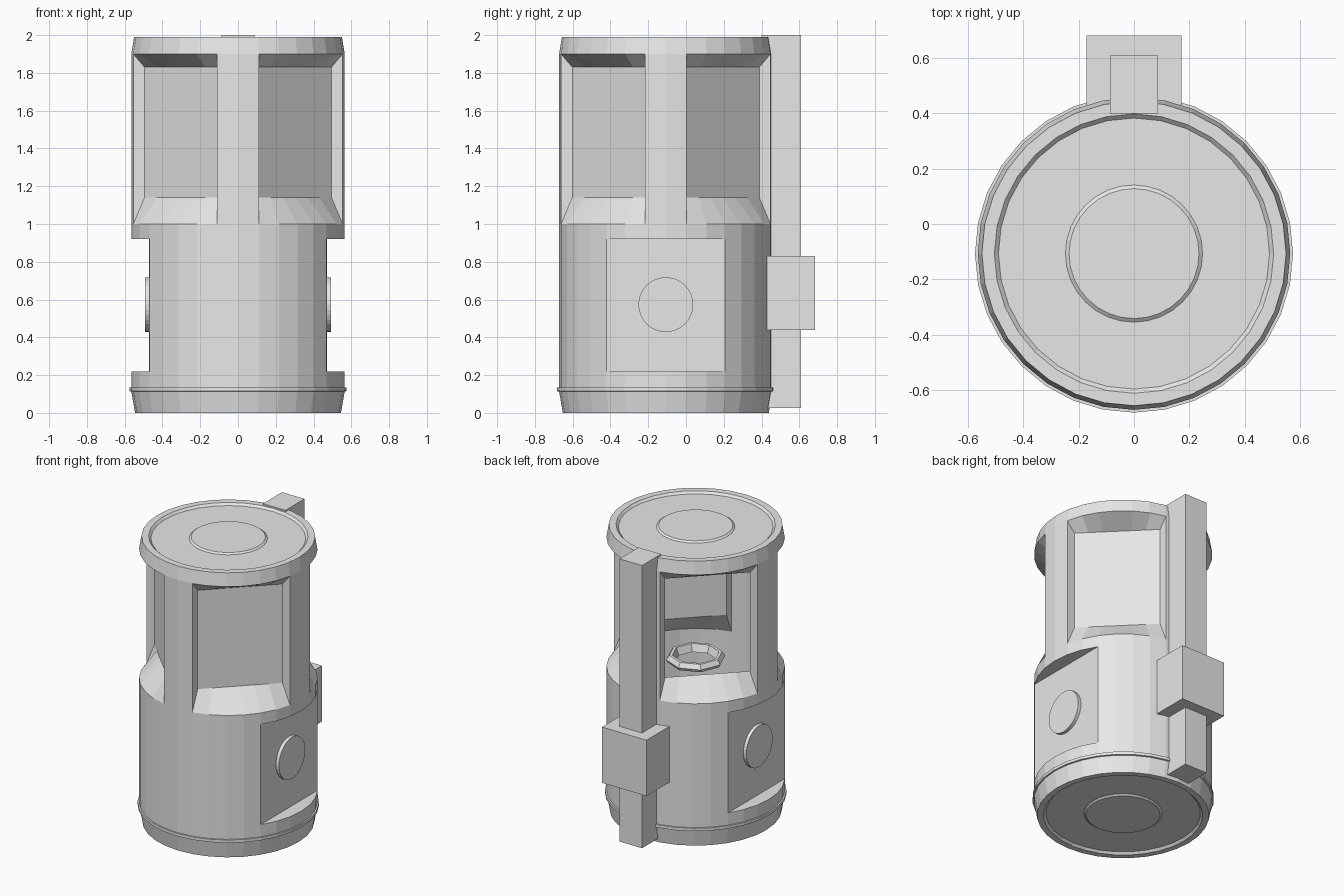
import bpy, bmesh, math
from mathutils import Vector

if "Cube" in bpy.data.objects:
    bpy.data.objects.remove(bpy.data.objects["Cube"])

CY = -0.107      # y of the cylinder axis
N = 32           # sides of the body
R = 0.565        # body radius

grey = bpy.data.materials.new("light_grey")
grey.diffuse_color = (0.8, 0.8, 0.8, 1)
grey.use_nodes = True
grey.node_tree.nodes["Principled BSDF"].inputs["Base Color"].default_value = grey.diffuse_color


def finish(name, bm, normals=True):
    bmesh.ops.remove_doubles(bm, verts=bm.verts, dist=0.0005)
    if normals:
        bmesh.ops.recalc_face_normals(bm, faces=bm.faces)
    me = bpy.data.meshes.new(name)
    bm.to_mesh(me)
    bm.free()
    me.materials.append(grey)
    ob = bpy.data.objects.new(name, me)
    bpy.context.collection.objects.link(ob)
    return ob


def pt(r, z, i, n=N):
    a = 2 * math.pi * i / n
    return Vector((r * math.cos(a), CY + r * math.sin(a), z))


def face(bm, *pts):
    # skip corners that coincide so no zero-area faces appear
    out = []
    for p in pts:
        if all((p - q).length > 0.0005 for q in out):
            out.append(p)
    if len(out) > 2:
        bm.faces.new([bm.verts.new(p) for p in out])


def lathe(bm, rings):
    # outward facing strips between rings listed from bottom to top
    for a, b in zip(rings, rings[1:]):
        for i in range(N):
            j = (i + 1) % N
            face(bm, a[i], a[j], b[j], b[i])


def ring(r, z):
    return [pt(r, z, i) for i in range(N)]


def flat_ring(z):
    # ring with flats on the left and right sides
    lim = R * math.cos(math.radians(33.75)) + 0.0001
    pts = ring(R, z)
    for p in pts:
        p.x = max(-lim, min(lim, p.x))
    return pts


def box(name, x, y0, y1, z0, z1):
    bm = bmesh.new()
    bmesh.ops.create_cube(bm, size=1)
    for v in bm.verts:
        v.co = Vector((v.co.x * 2 * x, (y0 + y1) / 2 + v.co.y * (y1 - y0),
                       (z0 + z1) / 2 + v.co.z * (z1 - z0)))
    return finish(name, bm)


# lower body with recessed base, seam ring and side flats
bm = bmesh.new()
lathe(bm, [ring(r, z) for r, z in ((0, 0.005), (0.235, 0.005), (0.248, 0.015), (0.49, 0.015),
                                   (0.505, 0), (0.545, 0), (0.565, 0.113), (0.575, 0.115),
                                   (0.575, 0.135), (R, 0.135), (R, 0.22))]
      + [flat_ring(0.22), flat_ring(0.92), ring(R, 0.92), ring(R, 1.0)])
finish("lower_body", bm, False)

# top cap with recessed lid
bm = bmesh.new()
lathe(bm, [ring(r, z) for r, z in ((R, 1.9), (0.55, 1.99), (0.505, 1.99), (0.49, 1.975),
                                   (0.248, 1.975), (0.235, 1.985), (0, 1.985))])
finish("top_cap", bm, False)

# posts and window surrounds; the back left window stays open
Z0, Z1, ZI0, ZI1 = 1.0, 1.9, 1.14, 1.83
frame = bmesh.new()
glass = bmesh.new()
for q in range(4):
    s = q * 8
    for i in (s - 1, s):
        face(frame, pt(R, Z0, i), pt(R, Z0, i + 1), pt(R, Z1, i + 1), pt(R, Z1, i))
    # inner chord ends, recessed straight in from the post edges
    turn = math.pi / 2 * q

    def inner(x, y, z):
        return Vector((x * math.cos(turn) - y * math.sin(turn),
                       CY + x * math.sin(turn) + y * math.cos(turn), z))
    a, b = inner(0.495, 0.11, 0), inner(0.11, 0.495, 0)

    def chord(t, z):
        p = a.lerp(b, t)
        p.z = z
        return p
    for k in range(6):
        i, t, u = s + 1 + k, k / 6, (k + 1) / 6
        face(frame, pt(R, Z0, i), pt(R, Z0, i + 1), chord(u, ZI0), chord(t, ZI0))
        face(frame, chord(t, ZI1), chord(u, ZI1), pt(R, Z1, i + 1), pt(R, Z1, i))
    face(frame, pt(R, Z0, s + 1), chord(0, ZI0), chord(0, ZI1), pt(R, Z1, s + 1))
    face(frame, chord(1, ZI0), pt(R, Z0, s + 7), pt(R, Z1, s + 7), chord(1, ZI1))
    if q != 1:
        face(glass, chord(0, ZI0), chord(1, ZI0), chord(1, ZI1), chord(0, ZI1))
finish("window_frame", frame, False)
finish("window_panels", glass, False)

# round side buttons on the flats
for side, name in ((1, "right_button"), (-1, "left_button")):
    bm = bmesh.new()
    bmesh.ops.create_cone(bm, cap_ends=True, segments=32, radius1=0.145, radius2=0.145, depth=0.03)
    for v in bm.verts:
        x, y, z = v.co
        v.co = Vector((side * (0.478 + z), CY + y, 0.573 + x))
    finish(name, bm)

# back rail and its slider block
box("back_rail", 0.087, 0.40, 0.61, 0.025, 2.0)
box("slider_block", 0.172, 0.43, 0.682, 0.44, 0.83)

# small eight-sided ribbed burner ring inside
bm = bmesh.new()
prof = ((0.13, 1.04), (0.18, 1.04), (0.19, 1.06), (0.17, 1.09), (0.15, 1.09))
for i in range(8):
    for k in range(5):
        (r, z), (r2, z2) = prof[k], prof[(k + 1) % 5]
        face(bm, pt(r, z, i, 8), pt(r, z, i + 1, 8), pt(r2, z2, i + 1, 8), pt(r2, z2, i, 8))
finish("burner_ring", bm)
